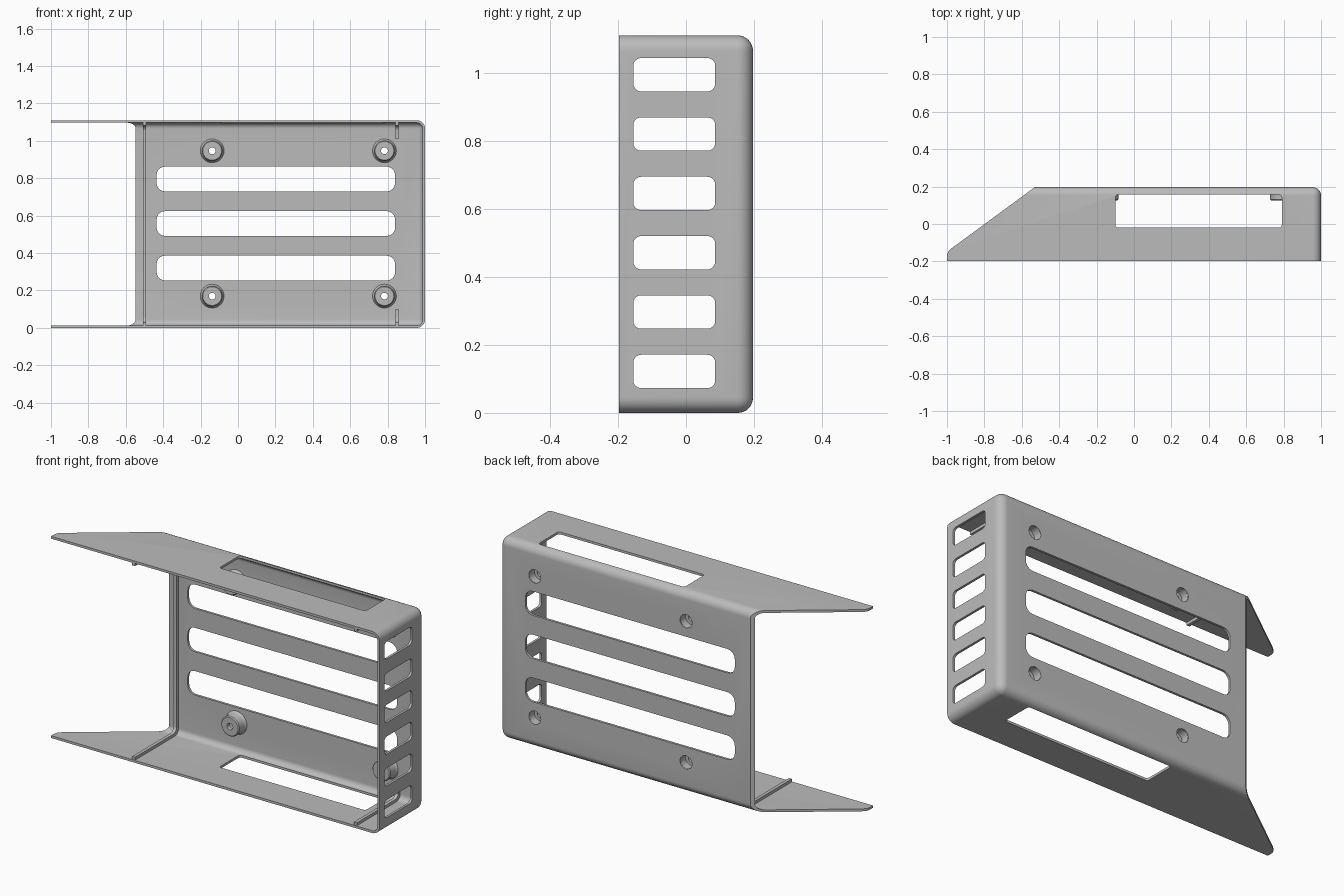
import bpy, bmesh, math
from mathutils import Matrix

if "Cube" in bpy.data.objects:
    bpy.data.objects.remove(bpy.data.objects["Cube"], do_unlink=True)

D, H, T = 0.197, 1.11, 0.013      # half depth, height, wall thickness
R = 0.045                         # outer bend radius

grey = bpy.data.materials.new("metal_grey")
grey.use_nodes = True
grey.diffuse_color = (0.5, 0.5, 0.5, 1)
grey.node_tree.nodes["Principled BSDF"].inputs["Base Color"].default_value = (0.5, 0.5, 0.5, 1)


def finish(name, bm):
    bmesh.ops.recalc_face_normals(bm, faces=bm.faces)
    mesh = bpy.data.meshes.new(name)
    bm.to_mesh(mesh)
    bm.free()
    mesh.materials.append(grey)
    ob = bpy.data.objects.new(name, mesh)
    bpy.context.collection.objects.link(ob)
    return ob


def box(name, lo, hi, radius=0, pick=None):
    """Box from lo to hi; edges chosen by pick(midpoint, direction) are rounded."""
    bm = bmesh.new()
    bmesh.ops.create_cube(bm, size=1)
    for v in bm.verts:
        v.co = [a + (c + 0.5) * (b - a) for a, b, c in zip(lo, hi, v.co)]
    if radius:
        edges = []
        for e in bm.edges:
            a, b = e.verts[0].co, e.verts[1].co
            if pick((a + b) / 2, (b - a).normalized()):
                edges.append(e)
        bmesh.ops.bevel(bm, geom=edges, offset=radius, segments=8, profile=0.5, affect='EDGES')
    return finish(name, bm)


def slot(lo, hi, radius, axis):
    return box("slot_cutter", lo, hi, radius, lambda m, d: abs(d[axis]) > 0.9)


def prism(name, outline, z0, z1):
    bm = bmesh.new()
    face = bm.faces.new([bm.verts.new((x, y, z0)) for x, y in outline])
    ext = bmesh.ops.extrude_face_region(bm, geom=[face])
    for v in ext["geom"]:
        if isinstance(v, bmesh.types.BMVert):
            v.co.z = z1
    return finish(name, bm)


def boolean(ob, other, op='DIFFERENCE'):
    other.hide_render = True
    mod = ob.modifiers.new("cut", 'BOOLEAN')
    mod.operation, mod.solver, mod.object = op, 'EXACT', other
    bpy.context.view_layer.objects.active = ob
    bpy.ops.object.modifier_apply(modifier=mod.name)
    bpy.data.objects.remove(other, do_unlink=True)


def smooth(ob):
    bpy.ops.object.select_all(action='DESELECT')
    ob.select_set(True)
    bpy.context.view_layer.objects.active = ob
    bpy.ops.object.shade_smooth_by_angle(angle=math.radians(35))


def bends(m, d):
    """Edges around the back panel plus the two corners of the right wall."""
    back = m.y > D - 0.1 and m.x > -0.9
    corner = abs(d.y) > 0.9 and m.x > 0.9
    return back or corner


def tray(name, inset, left=-1.0, front=-D):
    return box(name, (left, front, inset), (1 - inset, D - inset, H - inset), R - inset, bends)


# Bent sheet shell, open at the front and at one end
shell = tray("shell", 0)
boolean(shell, tray("cavity", T, -1.3, -D - 0.2))
wedge = [(-1, -D - 0.1), (1.1, -D - 0.1), (1.1, D + 0.1), (-0.53 + 0.135, D + 0.1),
         (-0.53, D), (-0.978, -0.132), (-0.993, -0.147), (-1, -0.165)]
boolean(shell, prism("end_slope", wedge, -0.1, H + 0.1), 'INTERSECT')

# Long slots in the back panel
for z in (0.32, 0.558, 0.796):
    boolean(shell, slot((-0.435, 0.1, z - 0.066), (0.84, 0.3, z + 0.066), 0.045, 1))

# Vents in the right wall
for i in range(6):
    z = 0.122 + i * 0.1745
    boolean(shell, slot((0.9, -0.155, z - 0.049), (1.1, 0.086, z + 0.049), 0.023, 0))

# Openings through the top and bottom walls
boolean(shell, slot((-0.1, -0.02, -0.2), (0.79, 0.157, H + 0.2), 0.015, 2))

# Standoff bosses with a screw recess from behind
RING = [(0.036, 0.192), (0.036, 0.15), (0.018, 0.15), (0.018, 0.126), (0.05, 0.126),
        (0.055, 0.131), (0.055, 0.168), (0.058, 0.177), (0.066, 0.187), (0.066, 0.192)]


def boss(name, x, z):
    bm = bmesh.new()
    verts = [bm.verts.new((r, y, 0)) for r, y in RING]
    edges = [bm.edges.new((a, b)) for a, b in zip(verts, verts[1:] + verts[:1])]
    bmesh.ops.spin(bm, geom=verts + edges, axis=(0, 1, 0), cent=(0, 0, 0),
                   angle=math.tau, steps=40, use_duplicate=False)
    bmesh.ops.remove_doubles(bm, verts=bm.verts, dist=1e-5)
    bm.transform(Matrix.Translation((x, 0, z)))
    smooth(finish(name, bm))


for side, x in (("right", -0.138), ("left", 0.783)):
    for level, z in (("lower", 0.17), ("upper", 0.947)):
        bm = bmesh.new()
        bmesh.ops.create_cone(bm, cap_ends=True, segments=40, radius1=0.0365, radius2=0.0365,
                              depth=0.2, matrix=Matrix.Translation((x, D, z))
                              @ Matrix.Rotation(math.pi / 2, 4, 'X'))
        boolean(shell, finish("screw_cutter", bm))
        boss(f"{level}_{side}_boss", x, z)
smooth(shell)


# Low stiffening ribs that follow the inside of the bend
def rib(name, x, gap=None):
    w, tall = 0.009, 0.016
    ob = box(name, (x - w, -D + 0.003, T / 2), (x + w, D - T / 2, H - T / 2), R - T / 2,
             lambda m, d: abs(d.x) > 0.9 and m.y > 0)
    i = T + tall
    boolean(ob, box("rib_cutter", (x - 0.1, -D - 0.1, i), (x + 0.1, D - i, H - i), 0.03,
                    lambda m, d: abs(d.x) > 0.9 and m.y > 0))
    if gap:
        boolean(ob, box("gap_cutter", (x - 0.1, -1, gap), (x + 0.1, 1, H - gap)))
    smooth(ob)


rib("open_end_rib", -0.5)
rib("closed_end_rib", 0.85, 0.1)
